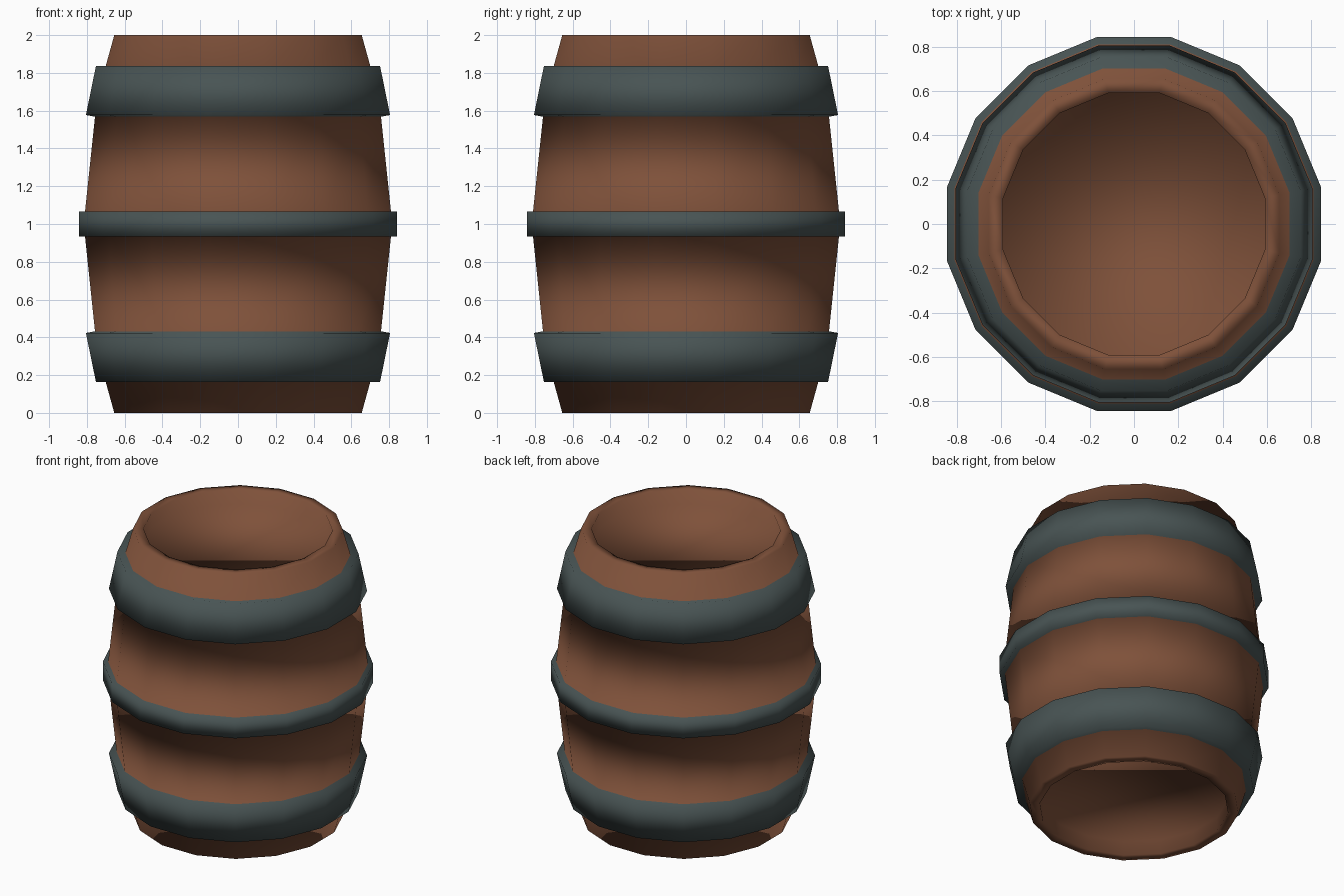
import bpy, bmesh, math

if "Cube" in bpy.data.objects:
    bpy.data.objects.remove(bpy.data.objects["Cube"])

SIDES = 16
K = 1 / math.cos(math.pi / SIDES)   # flat-to-flat radius -> corner radius

def material(name, rgb):
    m = bpy.data.materials.new(name)
    m.diffuse_color = (*rgb, 1)
    m.use_nodes = True
    m.node_tree.nodes["Principled BSDF"].inputs["Base Color"].default_value = m.diffuse_color
    return m

wood = material("brown_wood", (0.21, 0.082, 0.042))
iron = material("dark_iron", (0.065, 0.088, 0.088))

# Lower half profile: (radius, height, material of the band leading to the next point)
half = [(0.59, 0.10, 0), (0.59, 0.0, 0), (0.655, 0.0, 0),
        (0.702, 0.17, 1), (0.752, 0.163, 1), (0.805, 0.423, 1), (0.757, 0.432, 0),
        (0.81, 0.935, 1), (0.843, 0.935, 1)]
points = [(r, z) for r, z, m in half]
points += [(r, 2 - z) for r, z in reversed(points)]
bands = [m for r, z, m in half]
bands += list(reversed(bands[:-1]))

# Staves, hoops and recessed lids as one smooth lathed shell
bm = bmesh.new()
rings = []
for r, z in points:
    rings.append([bm.verts.new((r * K * math.cos((i + 0.5) * math.tau / SIDES),
                                r * K * math.sin((i + 0.5) * math.tau / SIDES), z))
                  for i in range(SIDES)])
for a, b, m in zip(rings, rings[1:], bands):
    for i in range(SIDES):
        j = (i + 1) % SIDES
        bm.faces.new((a[i], a[j], b[j], b[i])).material_index = m
bm.faces.new(rings[0][::-1])    # bottom lid
bm.faces.new(rings[-1])         # top lid
for f in bm.faces:
    f.smooth = True

mesh = bpy.data.meshes.new("barrel")
bm.to_mesh(mesh)
bm.free()
mesh.materials.append(wood)
mesh.materials.append(iron)
bpy.context.collection.objects.link(bpy.data.objects.new("barrel", mesh))
